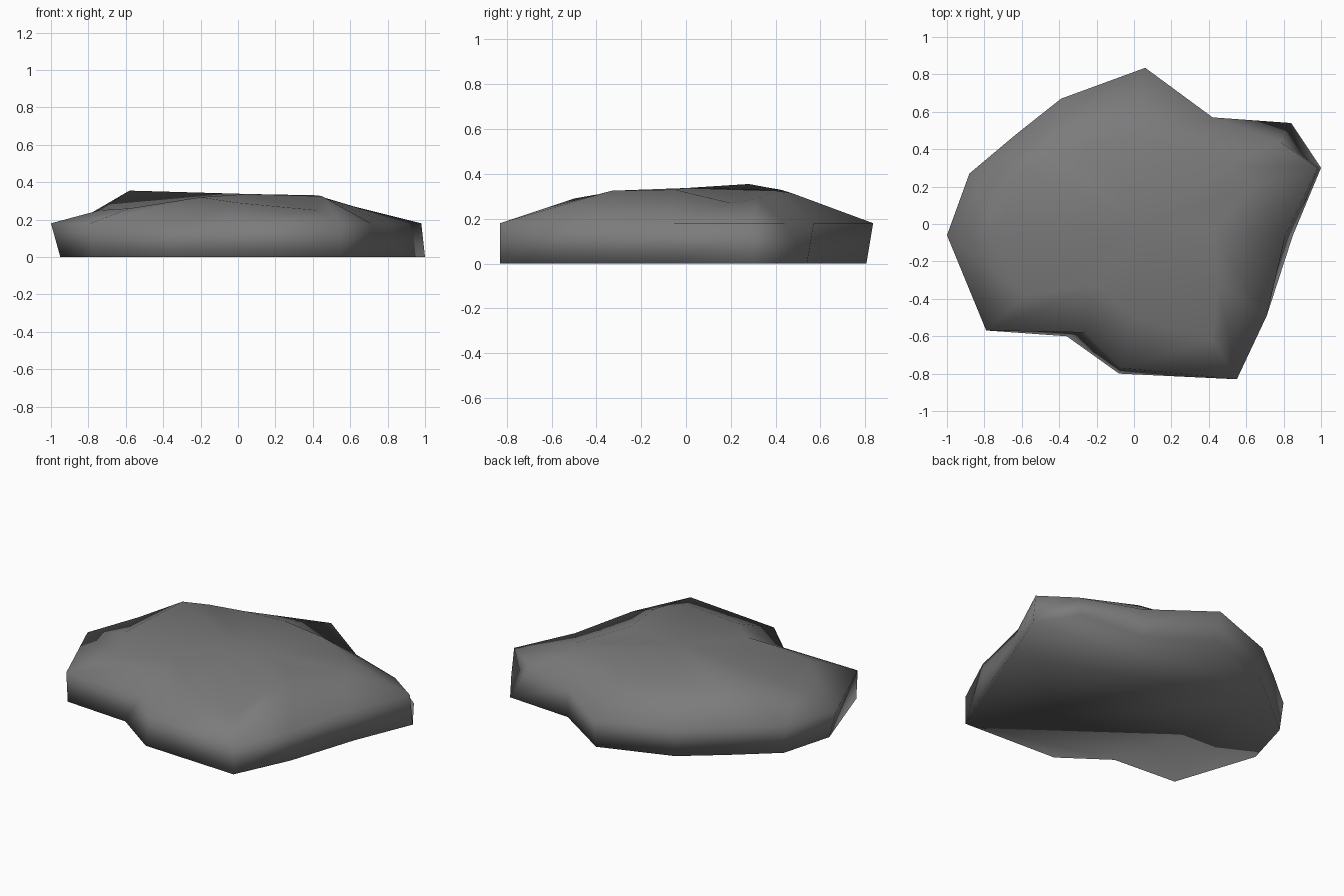
import bpy, bmesh

if "Cube" in bpy.data.objects:
    bpy.data.objects.remove(bpy.data.objects["Cube"])

# Ground outline, shoulder outline and crown ring, counter-clockwise from the left
base = [(-.95, -.06), (-.78, -.57), (-.36, -.60), (-.08, -.80), (.55, -.83),
        (.71, -.49), (.85, -.06), (1.0, .30), (.84, .54), (.42, .57),
        (.06, .805), (-.38, .65), (-.61, .47), (-.86, .26)]
shoulder = [(-1.0, -.06), (-.79, -.57), (-.26, -.58), (-.07, -.77), (.55, -.83),
            (.71, -.49), (.81, -.06), (.98, .30), (.78, .44), (.42, .57),
            (.06, .835), (-.39, .67), (-.63, .48), (-.88, .27)]
crown = [(-.74, -.06, .25), (-.58, -.38, .26), (-.20, -.33, .32), (0, -.50, .29),
         (.42, -.62, .25), (.45, -.33, .325), (.42, -.05, .33), (.62, .20, .27),
         (.52, .32, .29), (.30, .40, .325), (0, .47, .315), (-.25, .42, .33),
         (-.45, .36, .34), (-.58, .28, .355)]

bm = bmesh.new()
rings = [[bm.verts.new((x, y, 0)) for x, y in base],
         [bm.verts.new((x, y, .18)) for x, y in shoulder],
         [bm.verts.new(p) for p in crown]]
n = len(base)

# Side wall and sloping shoulder
for low, high in zip(rings, rings[1:]):
    for i in range(n):
        j = (i + 1) % n
        bm.faces.new((low[i], low[j], high[j], high[i]))

# Gently domed top and flat underside
peak = bm.verts.new((.05, 0, .337))
for i in range(n):
    bm.faces.new((rings[2][i], rings[2][(i + 1) % n], peak))
bm.faces.new(rings[0][::-1])
bmesh.ops.recalc_face_normals(bm, faces=bm.faces)
for f in bm.faces:
    f.smooth = True

mesh = bpy.data.meshes.new("flat_rock")
bm.to_mesh(mesh)
bm.free()

# Single stone colour
stone = bpy.data.materials.new("grey_stone")
stone.diffuse_color = (.2, .2, .2, 1)
stone.use_nodes = True
stone.node_tree.nodes["Principled BSDF"].inputs["Base Color"].default_value = stone.diffuse_color
mesh.materials.append(stone)

rock = bpy.data.objects.new("flat_rock", mesh)
bpy.context.collection.objects.link(rock)
